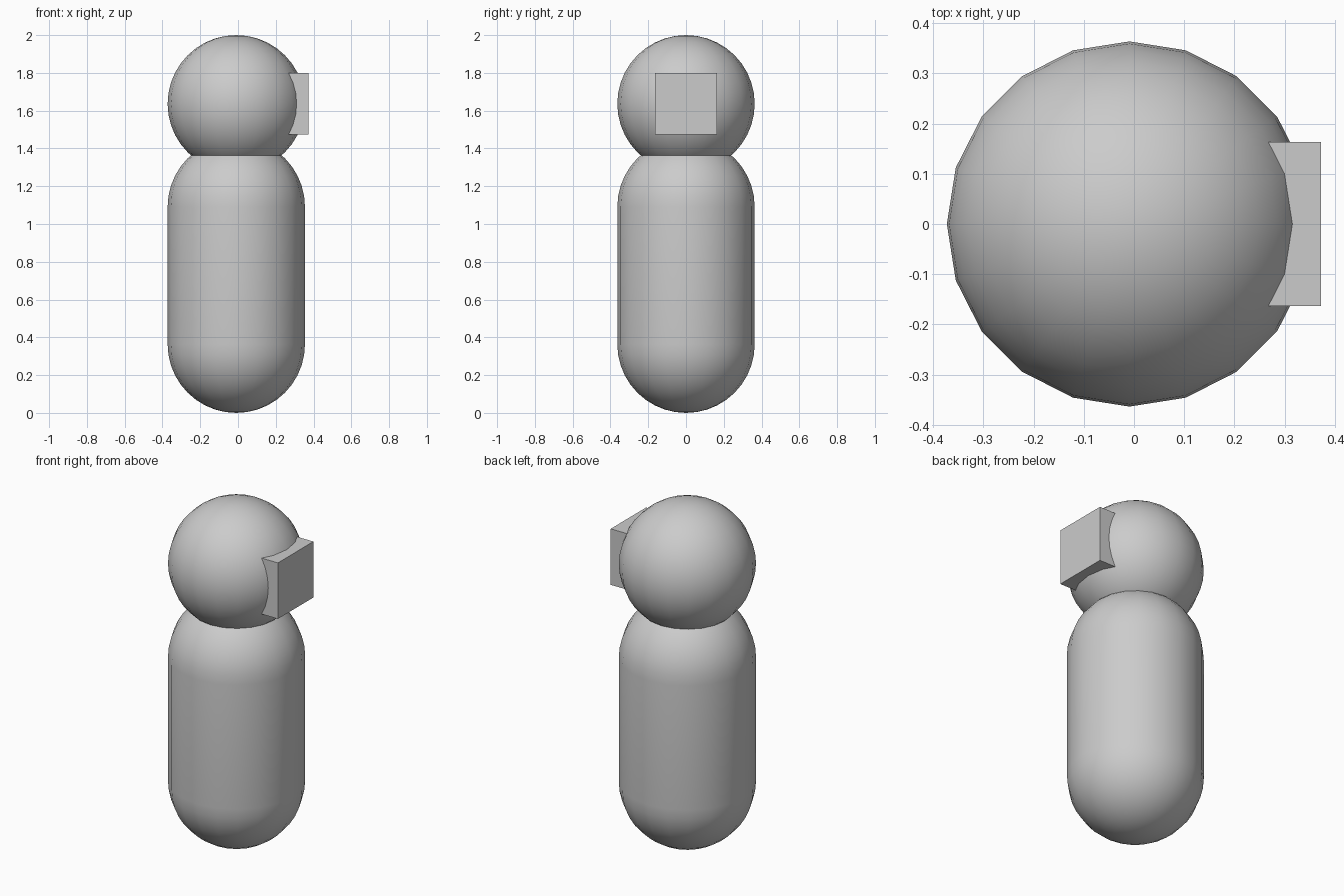
import bpy, bmesh
from math import sin, cos, pi
from mathutils import Vector

if "Cube" in bpy.data.objects:
    bpy.data.objects.remove(bpy.data.objects["Cube"])

R = 2 / 5.5            # shared radius of body and head
CX = -0.025 * R        # axis offset that centres the whole model
SIDES, RINGS = 20, 10  # sides around, rings per hemisphere


def finish(bm, name, location, smooth):
    bmesh.ops.recalc_face_normals(bm, faces=bm.faces)
    for f in bm.faces:
        f.smooth = smooth
    mesh = bpy.data.meshes.new(name)
    bm.to_mesh(mesh)
    bm.free()
    obj = bpy.data.objects.new(name, mesh)
    obj.location = location
    bpy.context.collection.objects.link(obj)
    return obj


def capsule(name, z, straight=0.0):
    """Half-circle profile, stretched at the equator, spun around z."""
    bm = bmesh.new()
    profile = []
    for sign in (-1, 1):
        for i in range(RINGS + 1):
            a = pi / 2 * (i / RINGS if sign > 0 else 1 - i / RINGS)
            profile.append(bm.verts.new((R * cos(a), 0, sign * (R * sin(a) + straight / 2))))
    edges = [bm.edges.new(pair) for pair in zip(profile, profile[1:])]
    bmesh.ops.spin(bm, geom=profile + edges, cent=Vector(), axis=(0, 0, 1),
                   angle=2 * pi, steps=SIDES)
    bmesh.ops.remove_doubles(bm, verts=bm.verts, dist=1e-4)
    return finish(bm, name, (CX, 0, z), True)


# Pill-shaped body standing on the ground
capsule("body", 2 * R, straight=2 * R)

# Round head sunk into the body top
capsule("head", 4.5 * R)

# Square block set into the +x side of the head
bm = bmesh.new()
bmesh.ops.create_cube(bm, size=0.9 * R)
finish(bm, "face_block", (CX + 0.6 * R, 0, 4.5 * R), False)
